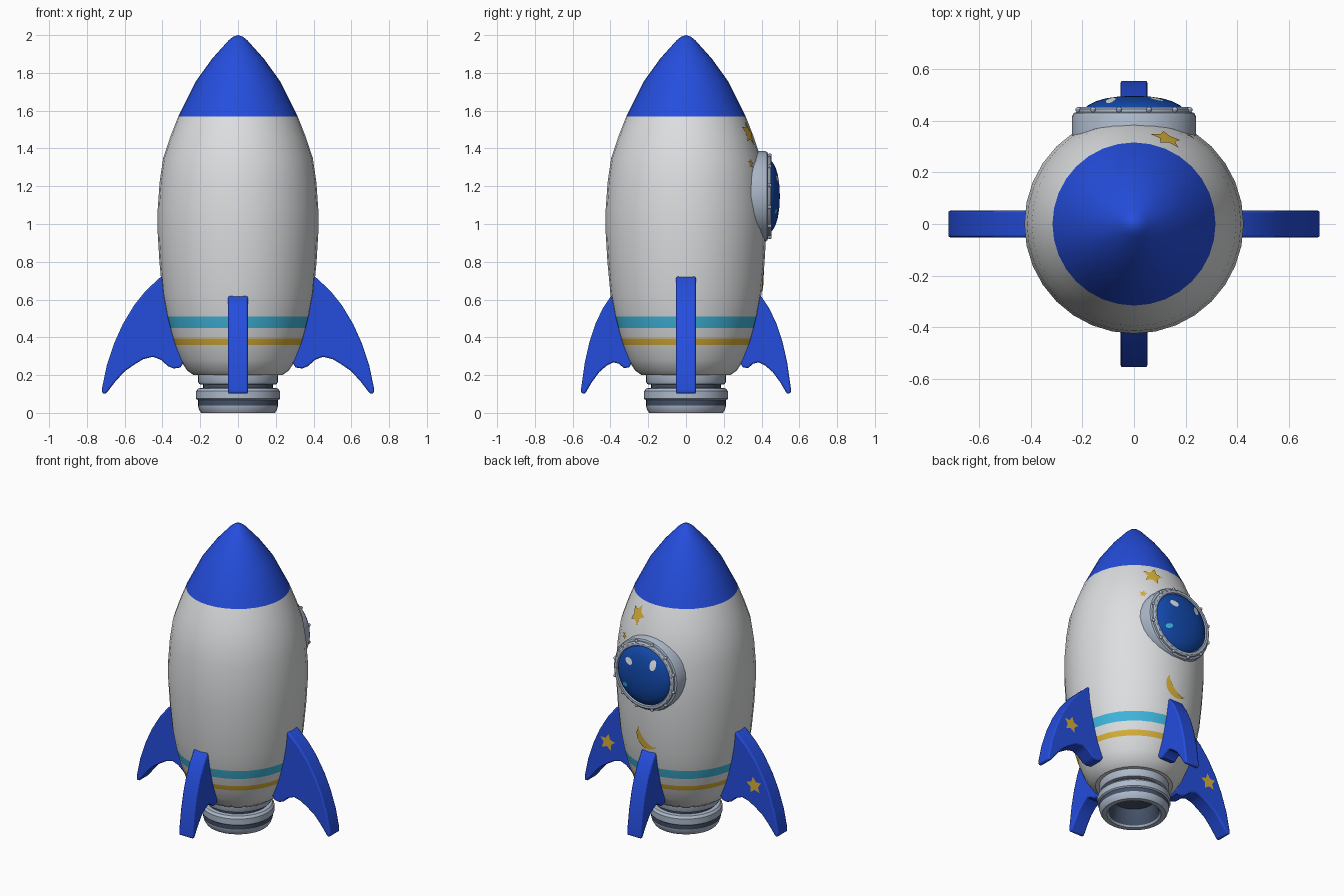
import bpy, bmesh, math
from mathutils import Matrix, Vector

if "Cube" in bpy.data.objects:
    bpy.data.objects.remove(bpy.data.objects["Cube"])


def mat(name, *rgb):
    m = bpy.data.materials.new(name)
    m.diffuse_color = (*rgb, 1)
    m.use_nodes = True
    m.node_tree.nodes["Principled BSDF"].inputs["Base Color"].default_value = m.diffuse_color
    return m


WHITE = mat("hull white", .72, .73, .74)
BLUE = mat("bright blue", .018, .075, .72)
TEAL = mat("teal", .05, .47, .72)
GOLD = mat("gold", .68, .43, .04)
STEEL = mat("pale steel", .42, .49, .60)
SLATE = mat("dark slate", .06, .085, .14)
GLASS = mat("deep blue glass", .006, .065, .40)


def finish(name, bm, mats, angle=35):
    me = bpy.data.meshes.new(name)
    bm.to_mesh(me)
    bm.free()
    for m in mats:
        me.materials.append(m)
    me.shade_smooth()
    me.set_sharp_from_angle(angle=math.radians(angle))
    ob = bpy.data.objects.new(name, me)
    bpy.context.collection.objects.link(ob)
    return ob


def lathe(name, profile, mats, pick=lambda r, z: 0, steps=32, matrix=Matrix()):
    """Revolve (radius, height) points around z; pick chooses the colour by height."""
    bm = bmesh.new()
    rings = []
    for r, z in profile:
        if r == 0:
            rings.append([bm.verts.new((0, 0, z))] * steps)
        else:
            rings.append([bm.verts.new((r * math.cos(a), r * math.sin(a), z))
                          for a in (2 * math.pi * i / steps for i in range(steps))])
    for k in range(len(rings) - 1):
        low, high = rings[k], rings[k + 1]
        (r0, z0), (r1, z1) = profile[k], profile[k + 1]
        for i in range(steps):
            j = (i + 1) % steps
            corners = list(dict.fromkeys((low[i], low[j], high[j], high[i])))
            f = bm.faces.new(corners)
            f.material_index = pick((r0 + r1) / 2, (z0 + z1) / 2)
    bmesh.ops.transform(bm, matrix=matrix, verts=bm.verts)
    return finish(name, bm, mats)


def interp(x, table):
    for (x0, v0), (x1, v1) in zip(table, table[1:]):
        if x0 <= x <= x1:
            return v0 + (v1 - v0) * (x - x0) / (x1 - x0)
    return table[-1][1]


# Hull with stripes and nose cone
HULL = [(0, .2), (.235, .2), (.27, .225), (.305, .28), (.337, .36), (.348, .395),
        (.363, .45), (.378, .51), (.40, .63), (.416, .8), (.425, .95), (.425, 1.08),
        (.415, 1.22), (.396, 1.35), (.359, 1.46), (.316, 1.57), (.222, 1.757),
        (.137, 1.875), (.05, 1.972), (.025, 1.992), (0, 2.0)]


def hull_colour(r, z):
    if z > 1.57:
        return 1
    if .45 < z < .51:
        return 2
    return 3 if .36 < z < .395 else 0


lathe("hull", HULL, [WHITE, BLUE, TEAL, GOLD], hull_colour)

# Hollow engine nozzle with dark grooves
NOZZLE = [(0, .12), (.13, .11), (.155, .01), (.165, 0), (.195, 0), (.205, .015), (.213, .04),
          (.213, .068), (.222, .075), (.222, .115), (.21, .13), (.185, .132),
          (.185, .15), (.205, .152), (.212, .165), (.212, .205), (.15, .22)]
lathe("engine_nozzle", NOZZLE, [STEEL, SLATE],
      lambda r, z: int(r < .16 and z < .15 or .04 < z < .068 or .131 < z < .151))

# Four swept fins
SIDE_FIN = [(.38, .735), (.415, .715), (.49, .645), (.55, .57), (.61, .47), (.655, .37),
            (.695, .25), (.72, .13), (.72, .105), (.70, .10), (.65, .165), (.60, .22),
            (.55, .255), (.50, .285), (.45, .297), (.41, .282), (.37, .247), (.34, .235),
            (.305, .24), (.28, .28), (.33, .5)]
END_FIN = [(.37, .63), (.40, .615), (.44, .555), (.48, .47), (.51, .38), (.535, .27),
           (.555, .13), (.555, .105), (.535, .10), (.50, .16), (.46, .215), (.42, .25),
           (.385, .268), (.355, .26), (.33, .238), (.30, .24), (.28, .28), (.33, .5)]


def fin(name, outline, turn, half=.052):
    bm = bmesh.new()
    face = bm.faces.new([bm.verts.new((x, -half, z)) for x, z in outline])
    ext = bmesh.ops.extrude_face_region(bm, geom=[face])
    moved = [v for v in ext["geom"] if isinstance(v, bmesh.types.BMVert)]
    bmesh.ops.translate(bm, vec=(0, 2 * half, 0), verts=moved)
    bmesh.ops.recalc_face_normals(bm, faces=bm.faces)
    bmesh.ops.rotate(bm, matrix=Matrix.Rotation(math.radians(turn), 3, 'Z'), verts=bm.verts)
    ob = finish(name, bm, [BLUE])
    bev = ob.modifiers.new("soft_edges", 'BEVEL')
    bev.width, bev.segments, bev.limit_method = .008, 2, 'ANGLE'
    bev.angle_limit = math.radians(50)


for label, outline, turn in (("right", SIDE_FIN, 0), ("back", END_FIN, 90),
                             ("left", SIDE_FIN, 180), ("front", END_FIN, 270)):
    fin(label + "_fin", outline, turn)

# Porthole on the back: ring, glass dome and bolts
TO_BACK = Matrix.Translation((0, 0, 1.147)) @ Matrix.Rotation(-math.pi / 2, 4, 'X')
RING = [(.24, .28), (.24, .418), (.234, .43), (.222, .434), (.222, .446), (.212, .453),
        (.198, .453), (.19, .44), (.19, .40)]
lathe("porthole_ring", RING, [STEEL], matrix=TO_BACK)
DOME = [(.193, .445), (.18, .459), (.15, .475), (.11, .487), (.06, .494), (0, .497)]
lathe("porthole_glass", DOME, [GLASS], matrix=TO_BACK)
bm = bmesh.new()
for i in range(12):
    a = math.tau * (i + .5) / 12
    bmesh.ops.create_uvsphere(bm, u_segments=8, v_segments=6, radius=.011, matrix=TO_BACK @
                              Matrix.Translation((.224 * math.cos(a), .224 * math.sin(a), .443)))
finish("porthole_bolts", bm, [STEEL])


# Thin painted plates, each laid on a surface by a placing function
def plate(name, quads, place, material):
    bm = bmesh.new()
    for q in quads:
        bm.faces.new([bm.verts.new(place(*p)) for p in q])
    bmesh.ops.remove_doubles(bm, verts=bm.verts, dist=1e-5)
    for f in bm.faces:
        f.normal_update()
        if f.normal.y < 0:
            f.normal_flip()
    finish(name, bm, [material])


def fan(pts):
    return [((0, 0), p, q) for p, q in zip(pts, pts[1:] + pts[:1])]


def star(r, tilt=0):
    return fan([((r if i % 2 == 0 else r * .5) * math.cos(a), (r if i % 2 == 0 else r * .5) * math.sin(a))
                for i, a in enumerate(math.pi / 2 + tilt + k * math.pi / 5 for k in range(10))])


def oval(w, h, tilt):
    c, s = math.cos(tilt), math.sin(tilt)
    ring = [(w * math.cos(k * math.tau / 12), h * math.sin(k * math.tau / 12)) for k in range(12)]
    return fan([(x * c - y * s, x * s + y * c) for x, y in ring])


def on_hull(angle, height):
    by_height = [(z, r) for r, z in HULL[1:]]

    def place(u, v):
        r = interp(height + v, by_height) + .005
        a = math.radians(angle) - u / r
        return Vector((r * math.cos(a), r * math.sin(a), height + v))
    return place


def on_dome(x, z):
    by_radius = DOME[::-1]
    return lambda u, v: Vector((x + u, interp(math.hypot(x + u, z + v - 1.147), by_radius) + .003, z + v))


plate("large_hull_star", star(.066, .25), on_hull(69, 1.48), GOLD)
plate("small_hull_star", star(.026, .2), on_hull(58, 1.32), GOLD)

# Crescent: strip between two arcs sharing their tips
N = 12
outer, inner = [], []
for k in range(N + 1):
    t = k / N
    a = math.radians(-45 + (t - .5) * 190)
    depth = .052 * math.sin(math.pi * t)
    for arc, d in ((outer, 0), (inner, depth)):
        arc.append((.084 * math.cos(a) - d * .707, .084 * math.sin(a) + d * .707))
strip = []
for k in range(N):
    q = [outer[k], outer[k + 1], inner[k + 1], inner[k]]
    strip.append([p for i, p in enumerate(q) if all(math.dist(p, o) > 1e-6 for o in q[:i])])
plate("hull_crescent", strip, on_hull(90, .72), GOLD)

for side, label in ((1, "right"), (-1, "left")):
    plate(label + "_fin_star", star(.058, side * .15),
          lambda u, v, s=side: Vector((s * .545 + u, .056, .405 + v)), GOLD)

plate("glass_glint_wide", oval(.03, .021, .3), on_dome(.085, 1.237), WHITE)
plate("glass_glint_tall", oval(.021, .034, .1), on_dome(-.09, 1.25), WHITE)
plate("glass_glint_low", oval(.024, .015, -.3), on_dome(.12, 1.07), TEAL)
